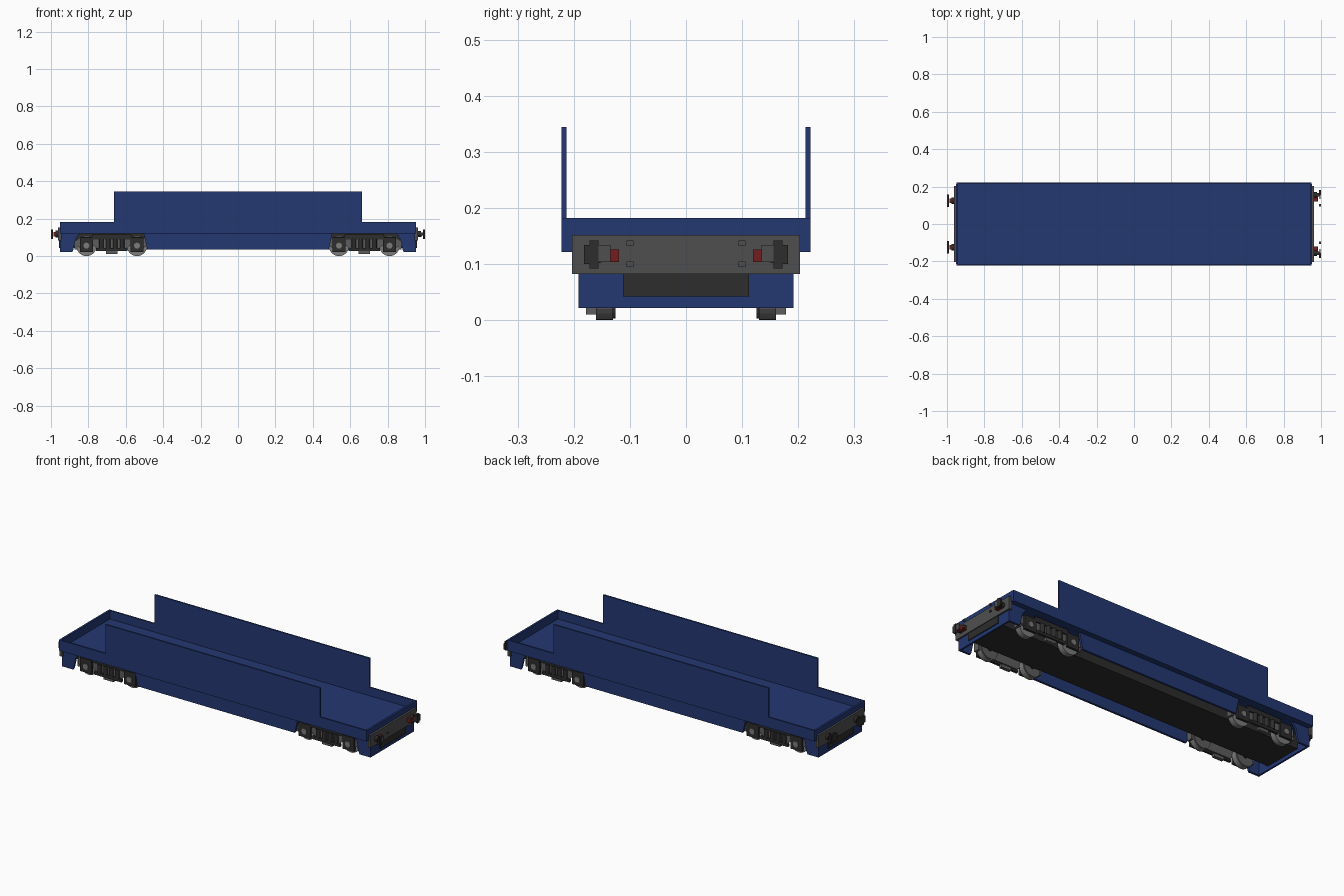
import bpy
import bmesh
import math
from mathutils import Matrix

cube = bpy.data.objects.get("Cube")
if cube:
    bpy.data.objects.remove(cube, do_unlink=True)


def material(name, r, g, b):
    m = bpy.data.materials.new(name)
    m.use_nodes = True
    m.diffuse_color = (r, g, b, 1)
    bsdf = m.node_tree.nodes["Principled BSDF"]
    bsdf.inputs["Base Color"].default_value = (r, g, b, 1)
    bsdf.inputs["Roughness"].default_value = 0.8
    return m


BLUE = material("body blue", 0.017, 0.038, 0.165)
GREY = material("end grey", 0.078, 0.078, 0.078)
DARK = material("dark iron", 0.026, 0.026, 0.026)
STEEL = material("wheel steel", 0.20, 0.20, 0.20)
FRAME = material("bogie grey", 0.11, 0.11, 0.11)
RED = material("buffer red", 0.17, 0.013, 0.013)


def finish(name, bm, mat):
    bmesh.ops.recalc_face_normals(bm, faces=bm.faces)
    me = bpy.data.meshes.new(name)
    bm.to_mesh(me)
    bm.free()
    me.materials.append(mat)
    ob = bpy.data.objects.new(name, me)
    bpy.context.collection.objects.link(ob)
    return ob


def prism(name, pts, y0, y1, mat):
    """Extrude an x-z outline along y."""
    bm = bmesh.new()
    face = bm.faces.new([bm.verts.new((x, y0, z)) for x, z in pts])
    ext = bmesh.ops.extrude_face_region(bm, geom=[face])
    verts = [g for g in ext["geom"] if isinstance(g, bmesh.types.BMVert)]
    bmesh.ops.translate(bm, verts=verts, vec=(0, y1 - y0, 0))
    return finish(name, bm, mat)


def box(name, x, y, z, mat):
    """Box from (low, high) pairs."""
    return prism(name, [(x[0], z[0]), (x[1], z[0]), (x[1], z[1]), (x[0], z[1])], y[0], y[1], mat)


def span(a, b, s):
    return tuple(sorted((a * s, b * s)))


def rod(name, centre, radius, length, mat, axis="Y", sides=20):
    bm = bmesh.new()
    rot = Matrix.Rotation(math.pi / 2, 4, "X" if axis == "Y" else "Y")
    bmesh.ops.create_cone(bm, cap_ends=True, segments=sides, radius1=radius, radius2=radius,
                          depth=length, matrix=Matrix.Translation(centre) @ rot)
    return finish(name, bm, mat)


# Deck, end boards and underframe
box("deck_floor", (-0.95, 0.95), (-0.214, 0.214), (0.122, 0.135), BLUE)
box("underframe", (-0.952, 0.952), (-0.111, 0.111), (0.042, 0.121), DARK)

# Side boards, raised in the middle, with skirts cut out over the bogies
board = [(-0.95, 0.122), (0.95, 0.122), (0.95, 0.182), (0.662, 0.182),
         (0.662, 0.344), (-0.664, 0.344), (-0.664, 0.182), (-0.95, 0.182)]
middle_skirt = [(-0.485, 0.035), (0.485, 0.035), (0.505, 0.122), (-0.505, 0.122)]
for s, side in ((1, "back"), (-1, "front")):
    prism(side + "_side_board", board, s * 0.213, s * 0.222, BLUE)
    prism(side + "_middle_skirt", middle_skirt, s * 0.180, s * 0.192, BLUE)
    for e, end in ((1, "left"), (-1, "right")):
        corner = [(0.885, 0.022), (0.953, 0.022), (0.953, 0.122), (0.845, 0.122),
                  (0.868, 0.09), (0.88, 0.035)]
        prism(f"{side}_{end}_corner_skirt", [(e * x, z) for x, z in corner],
              s * 0.180, s * 0.192, BLUE)


def bogie_side(prefix, cx, s):
    """Wheels, side frame, axle boxes and springs on one side of a bogie."""
    y = lambda a, b: span(a, b, s)
    outline = [(-0.19, 0.052), (-0.15, 0.04), (-0.10, 0.058), (-0.07, 0.035), (0.07, 0.035),
               (0.10, 0.058), (0.15, 0.04), (0.19, 0.052), (0.19, 0.085), (0.165, 0.102),
               (0.10, 0.102), (0.08, 0.092), (-0.08, 0.092), (-0.10, 0.102),
               (-0.165, 0.102), (-0.19, 0.085)]
    prism(prefix + "_side_frame", [(cx + x, z) for x, z in outline], s * 0.163, s * 0.174, FRAME)
    box(prefix + "_top_rail", (cx - 0.105, cx + 0.105), y(0.172, 0.182), (0.088, 0.116), DARK)
    box(prefix + "_spring_seat", (cx - 0.085, cx + 0.085), y(0.172, 0.186), (0.026, 0.042), DARK)
    box(prefix + "_low_hanger", (cx - 0.03, cx + 0.03), y(0.160, 0.178), (0.010, 0.028), FRAME)
    for i, dx in enumerate((-0.055, -0.018, 0.018, 0.055)):
        rod(f"{prefix}_spring_{i + 1}", (cx + dx, s * 0.178, 0.065), 0.012, 0.05, DARK).matrix_world = (
            Matrix.Translation((cx + dx, s * 0.178, 0.065)) @ Matrix.Rotation(math.pi / 2, 4, "X")
            @ Matrix.Translation((-cx - dx, -s * 0.178, -0.065)))
    for i, dx in enumerate((-0.135, 0.135)):
        wx = cx + dx
        n = f"{prefix}_{i + 1}"
        rod(n + "_wheel", (wx, s * 0.145, 0.054), 0.054, 0.03, STEEL, sides=28)
        rod(n + "_wheel_flange", (wx, s * 0.129, 0.054), 0.051, 0.006, FRAME, sides=28)
        box(n + "_axle_box", (wx - 0.036, wx + 0.036), y(0.172, 0.185), (0.022, 0.098), DARK)
        rod(n + "_axle_cap", (wx, s * 0.187, 0.056), 0.016, 0.006, STEEL, sides=14)
        # Brake shoe on the outer rim and step plate
        o = 1 if dx > 0 else -1
        ox = wx + o * 0.055
        box(n + "_brake_shoe", (ox - 0.008, ox + 0.008), y(0.135, 0.168), (0.035, 0.085), FRAME)


for e, end in ((1, "left"), (-1, "right")):
    cx = e * 0.675
    for s, side in ((1, "back"), (-1, "front")):
        bogie_side(f"{end}_{side}_bogie", cx, s)
    for i, dx in enumerate((-0.135, 0.135)):
        rod(f"{end}_axle_{i + 1}", (cx + dx, 0, 0.056), 0.012, 0.27, DARK, sides=12)

    # End board, lower end plate, buffer beam and dark centre panel
    box(end + "_end_board", span(0.94, 0.951, e), (-0.214, 0.214), (0.122, 0.182), BLUE)
    box(end + "_lower_end_plate", span(0.943, 0.953, e), (-0.192, 0.192), (0.022, 0.122), BLUE)
    box(end + "_buffer_beam", span(0.945, 0.962, e), (-0.203, 0.203), (0.082, 0.152), GREY)
    box(end + "_centre_panel", span(0.95, 0.958, e), (-0.112, 0.112), (0.042, 0.083), DARK)

    # Buffers: left-end pads sit farther out than right-end pads
    for s, side in ((1, "back"), (-1, "front")):
        n = f"{end}_{side}_buffer"
        if e > 0:
            rod(n + "_sleeve", (0.968, s * 0.155, 0.118), 0.016, 0.02, DARK, "X", 12)
            box(n + "_shank", (0.96, 0.985), span(0.119, 0.165, s), (0.104, 0.126), RED)
            box(n + "_stem", (0.975, 0.995), span(0.148, 0.165, s), (0.110, 0.126), DARK)
            box(n + "_pad", (0.990, 1.0), span(0.156, 0.172, s), (0.092, 0.142), DARK)
            box(n + "_pad_outer", (0.990, 0.999), span(0.170, 0.182, s), (0.100, 0.134), DARK)
            box(n + "_pad_inner", (0.991, 0.998), span(0.135, 0.157, s), (0.104, 0.134), GREY)
            for z in (0.100, 0.137):
                box(f"{n}_tab_{int(z * 1000)}", (0.990, 0.999), span(0.094, 0.106, s),
                    (z - 0.005, z + 0.005), GREY)
        else:
            rod(n + "_sleeve", (-0.967, s * 0.125, 0.118), 0.018, 0.018, DARK, "X", 12)
            box(n + "_shank", (-0.987, -0.96), span(0.113, 0.137, s), (0.106, 0.130), RED)
            box(n + "_pad", (-1.0, -0.990), span(0.108, 0.142, s), (0.092, 0.142), DARK)
            box(n + "_pad_wings", (-0.999, -0.990), span(0.092, 0.158, s), (0.100, 0.134), DARK)
